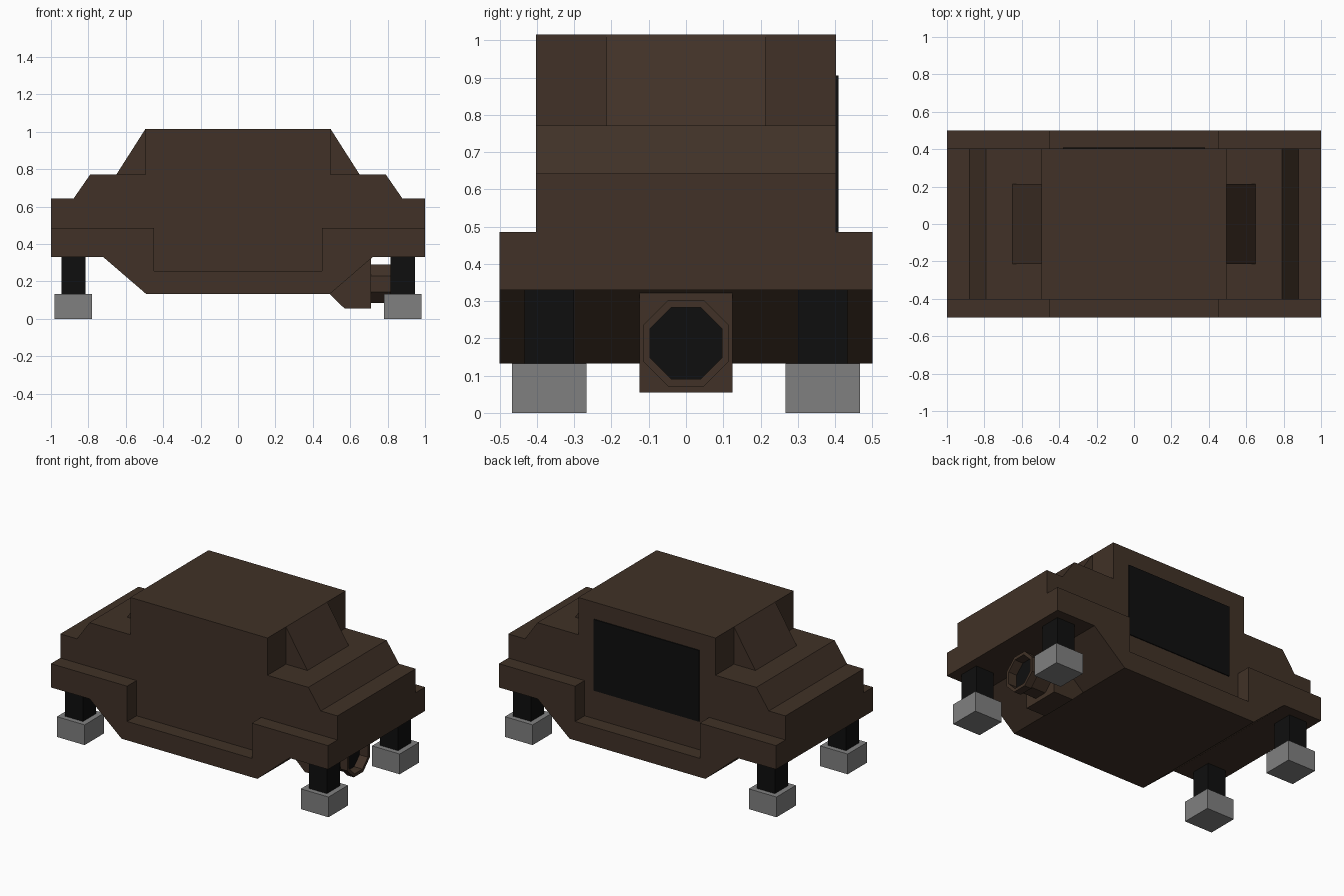
import bpy, bmesh, math

if "Cube" in bpy.data.objects:
    bpy.data.objects.remove(bpy.data.objects["Cube"])


def material(name, rgb):
    m = bpy.data.materials.new(name)
    m.diffuse_color = (*rgb, 1)
    m.use_nodes = True
    m.node_tree.nodes["Principled BSDF"].inputs["Base Color"].default_value = m.diffuse_color
    return m


BROWN = material("dark brown", (0.052, 0.031, 0.020))
BLACK = material("near black", (0.0045, 0.0045, 0.0045))
GREY = material("mid grey", (0.216, 0.216, 0.216))


def finish(bm, name, mat):
    bmesh.ops.recalc_face_normals(bm, faces=bm.faces)
    mesh = bpy.data.meshes.new(name)
    bm.to_mesh(mesh)
    bm.free()
    mesh.materials.append(mat)
    ob = bpy.data.objects.new(name, mesh)
    bpy.context.collection.objects.link(ob)
    return ob


def prism(name, profile, y0, y1, mat):
    """Extrude an x-z outline from y0 to y1."""
    bm = bmesh.new()
    face = bm.faces.new([bm.verts.new((x, y0, z)) for x, z in profile])
    ext = bmesh.ops.extrude_face_region(bm, geom=[face])["geom"]
    verts = [v for v in ext if isinstance(v, bmesh.types.BMVert)]
    bmesh.ops.translate(bm, verts=verts, vec=(0, y1 - y0, 0))
    return finish(bm, name, mat)


def box(name, x0, x1, y0, y1, z0, z1, mat):
    return prism(name, [(x0, z0), (x1, z0), (x1, z1), (x0, z1)], y0, y1, mat)


def mirrored(half):
    """Complete a right-hand outline with its reflection in x."""
    return half + [(-x, z) for x, z in reversed(half)]


# Wide lower hull, notched at the sides between the fenders
prism("lower_hull", mirrored([(0.49, 0.132), (0.72, 0.33), (1, 0.33), (1, 0.485),
                              (0.45, 0.485), (0.45, 0.255)]), -0.5, 0.5, BROWN)

# Narrower upper hull with stepped ends and cabin
prism("upper_hull", mirrored([(0.45, 0.255), (0.45, 0.485), (1, 0.485), (1, 0.642),
                              (0.88, 0.642), (0.79, 0.772), (0.495, 0.772),
                              (0.495, 1.015)]), -0.403, 0.403, BROWN)

# Sloped wedge at each end of the cabin
for s, side in ((-1, "left"), (1, "right")):
    prism(f"{side}_cabin_wedge", [(s * 0.495, 0.772), (s * 0.65, 0.772),
                                  (s * 0.495, 1.015)], -0.213, 0.213, BROWN)

# Black door plate on the back
box("back_door", -0.38, 0.38, 0.403, 0.409, 0.44, 0.905, BLACK)

# Legs and feet
for sx in (-1, 1):
    for sy in (-1, 1):
        tag = ("left" if sx < 0 else "right") + ("_front" if sy < 0 else "_back")
        x, y = sx * 0.88, sy * 0.367
        box(f"{tag}_leg", x - 0.065, x + 0.065, y - 0.067, y + 0.067, 0.1, 0.33, BLACK)
        box(f"{tag}_foot", x - 0.1, x + 0.1, y - 0.1, y + 0.1, 0, 0.132, GREY)

# Engine block under the right end
prism("engine_block", [(0.49, 0.132), (0.57, 0.055), (0.71, 0.055),
                       (0.71, 0.33), (0.49, 0.33)], -0.125, 0.125, BROWN)

# Eight-sided nozzle: (x, flat-to-centre radius) swept around the x axis
bm = bmesh.new()
rings = []
for x, r in ((0.71, 0.103), (0.82, 0.103), (0.82, 0.116), (0.87, 0.116),
             (0.87, 0.096), (0.81, 0.096)):
    R = r / math.cos(math.pi / 8)
    angles = [math.pi / 8 + i * math.pi / 4 for i in range(8)]
    rings.append([bm.verts.new((x, R * math.cos(a), 0.187 + R * math.sin(a)))
                  for a in angles])
for a, b in zip(rings, rings[1:]):
    for i in range(8):
        j = (i + 1) % 8
        bm.faces.new((a[i], a[j], b[j], b[i]))
bm.faces.new(rings[0])
mouth = bm.faces.new(rings[-1])
mouth.material_index = 1
nozzle = finish(bm, "nozzle", BROWN)
nozzle.data.materials.append(BLACK)
